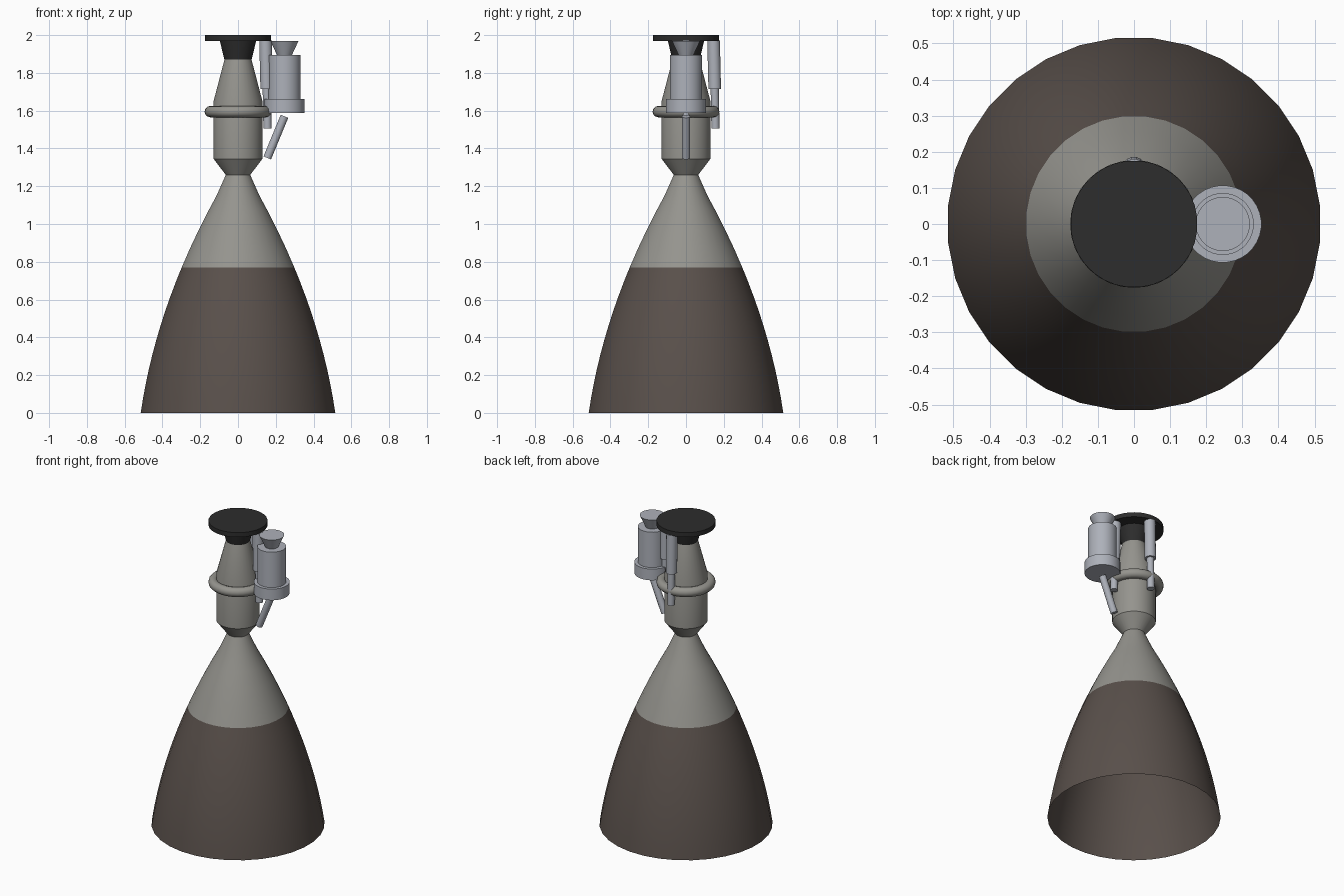
import bpy
import math
from mathutils import Vector

cube = bpy.data.objects.get("Cube")
if cube:
    bpy.data.objects.remove(cube, do_unlink=True)


def material(name, rgb):
    m = bpy.data.materials.new(name)
    m.use_nodes = True
    m.diffuse_color = (*rgb, 1)
    m.node_tree.nodes["Principled BSDF"].inputs["Base Color"].default_value = (*rgb, 1)
    return m


BROWN = material("dark brown", (0.10, 0.08, 0.07))
GREY = material("warm grey", (0.30, 0.295, 0.27))
SILVER = material("light silver", (0.42, 0.44, 0.49))
BLACK = material("black", (0.026, 0.026, 0.026))


def smooth(obj, mat, angle=25):
    obj.data.materials.append(mat)
    bpy.ops.object.select_all(action="DESELECT")
    obj.select_set(True)
    bpy.context.view_layer.objects.active = obj
    bpy.ops.object.shade_smooth_by_angle(angle=math.radians(angle))
    return obj


def lathe(name, profile, mat, center=(0, 0, 0), sides=32, caps=True):
    """Revolve (radius, height) points, listed bottom to top, about z."""
    verts, faces = [], []
    for r, z in profile:
        for i in range(sides):
            a = (i + 0.5) * math.tau / sides
            verts.append((r * math.cos(a), r * math.sin(a), z))
    for k in range(len(profile) - 1):
        for i in range(sides):
            j = (i + 1) % sides
            low, high = k * sides, (k + 1) * sides
            faces.append((low + i, low + j, high + j, high + i))
    if caps:
        faces.append(tuple(reversed(range(sides))))
        faces.append(tuple(range(len(verts) - sides, len(verts))))
    mesh = bpy.data.meshes.new(name)
    mesh.from_pydata(verts, [], faces)
    obj = bpy.data.objects.new(name, mesh)
    obj.location = center
    bpy.context.collection.objects.link(obj)
    return smooth(obj, mat)


def rod(name, start, end, radius, mat, sides=16):
    start, end = Vector(start), Vector(end)
    axis = end - start
    obj = lathe(name, [(radius, 0), (radius, axis.length)], mat, start, sides)
    obj.rotation_euler = axis.to_track_quat("Z", "Y").to_euler()
    return obj


# Bell nozzle: open skirt and upper throat cone share one curve
def bell(z):
    return 0.5175 - 0.146 * z - 0.178 * z * z


JOINT = 0.77
lathe("nozzle_skirt", [(bell(JOINT * i / 10), JOINT * i / 10) for i in range(11)],
      BROWN, caps=False)
upper = [(bell(z), z) for z in (JOINT, 0.87, 0.97, 1.07, 1.15)]
lathe("nozzle_throat_cone", upper + [(0.065, 1.26)], GREY, caps=False)

# Combustion chamber with tapered head
lathe("combustion_chamber", [(0.065, 1.26), (0.13, 1.345), (0.13, 1.65), (0.072, 1.87)], GREY)

# Manifold ring
bpy.ops.mesh.primitive_torus_add(major_radius=0.147, minor_radius=0.03, major_segments=32,
                                 minor_segments=12, location=(0, 0, 1.595))
ring = bpy.context.object
ring.name = "manifold_ring"
smooth(ring, GREY, 40)

# Mount
lathe("mount_cone", [(0.072, 1.87), (0.097, 1.97)], BLACK)
lathe("mount_plate", [(0.176, 1.97), (0.176, 2.0)], BLACK)

# Turbopump on the left side
PUMP = (0.246, 0, 0)
lathe("pump_flange", [(0.107, 1.588), (0.107, 1.662)], SILVER, PUMP)
lathe("pump_body", [(0.086, 1.662), (0.086, 1.895)], SILVER, PUMP)
lathe("pump_inlet", [(0.04, 1.895), (0.075, 1.97)], SILVER, PUMP)
rod("pump_outlet_pipe", (0.155, 0, 1.35), (0.246, 0, 1.57), 0.022, SILVER)

# Gimbal actuators on the left and back
for side, (dx, dy) in {"left": (1, 0), "back": (0, 1)}.items():
    top, middle, bottom = [(r * dx, r * dy, z) for r, z in
                           ((0.146, 1.97), (0.152, 1.715), (0.156, 1.505))]
    rod(side + "_actuator_body", middle, top, 0.034, SILVER)
    rod(side + "_actuator_rod", bottom, middle, 0.022, SILVER)
